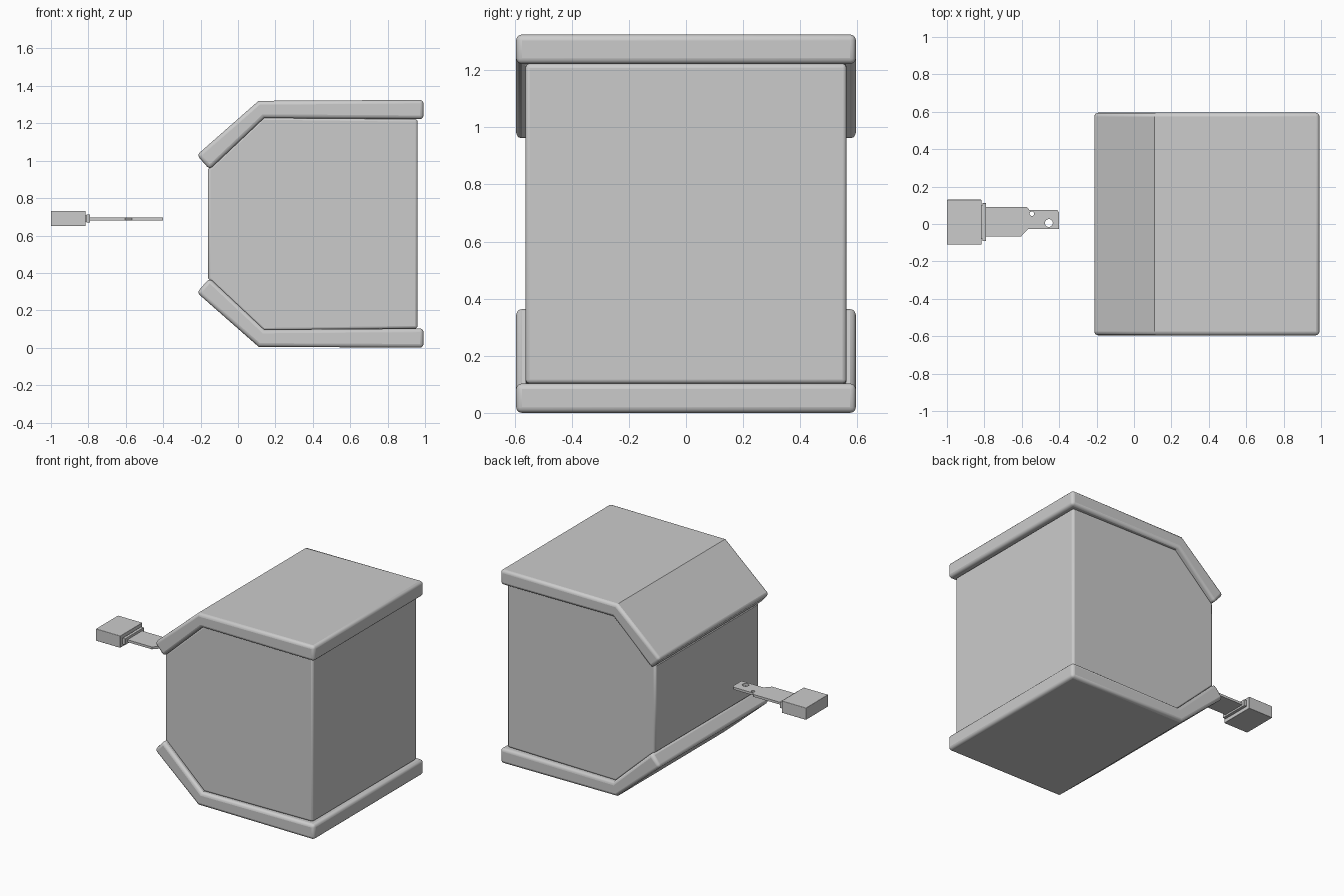
import bpy, bmesh, math
from mathutils import Vector

if "Cube" in bpy.data.objects:
    bpy.data.objects.remove(bpy.data.objects["Cube"])

MID = 0.6625  # half height of the whole model


def finish(obj, bevel, segments=3):
    if bevel:
        m = obj.modifiers.new("Bevel", 'BEVEL')
        m.width = bevel
        m.segments = segments
        m.limit_method = 'ANGLE'
        m.angle_limit = math.radians(60)
    bpy.ops.object.select_all(action='DESELECT')
    obj.select_set(True)
    bpy.context.view_layer.objects.active = obj
    bpy.ops.object.shade_smooth_by_angle(angle=math.radians(35))


def prism(name, profile, y0, y1, bevel):
    """Extrude an x-z profile along y."""
    bm = bmesh.new()
    face = bm.faces.new([bm.verts.new((x, y0, z)) for x, z in profile])
    out = bmesh.ops.extrude_face_region(bm, geom=[face])
    verts = [g for g in out["geom"] if isinstance(g, bmesh.types.BMVert)]
    bmesh.ops.translate(bm, vec=(0, y1 - y0, 0), verts=verts)
    bmesh.ops.recalc_face_normals(bm, faces=bm.faces)
    mesh = bpy.data.meshes.new(name)
    bm.to_mesh(mesh)
    bm.free()
    obj = bpy.data.objects.new(name, mesh)
    bpy.context.collection.objects.link(obj)
    finish(obj, bevel)
    return obj


def box(name, lo, hi, bevel):
    return prism(name, [(lo[0], lo[2]), (hi[0], lo[2]), (hi[0], hi[2]), (lo[0], hi[2])],
                 lo[1], hi[1], bevel)


def flip(profile):
    return [(x, 2 * MID - z) for x, z in profile]


# Main body with two chamfered corners on the left
upper = [(-0.16, 0.955), (0.135, 1.233), (0.96, 1.222)]
prism("housing", upper + flip(upper)[::-1], -0.562, 0.562, 0.014)

# Bent cover plates, top and mirrored bottom
plate = [(-0.22, 1.03), (0.11, 1.32), (0.992, 1.325),
         (0.992, 1.222), (0.14, 1.228), (-0.152, 0.953)]
prism("top_cover", plate, -0.595, 0.595, 0.02)
prism("bottom_cover", flip(plate), -0.595, 0.595, 0.02)

# Plug grip, neck and flange
box("plug_grip", (-1.0, -0.11, 0.65), (-0.815, 0.13, 0.732), 0.003)
box("plug_neck", (-0.82, -0.08, 0.675), (-0.805, 0.10, 0.707), 0)
box("plug_flange", (-0.811, -0.092, 0.669), (-0.79, 0.112, 0.713), 0.003)

# Flat blade with two round holes, from a filled outline
curve = bpy.data.curves.new("plug_blade", 'CURVE')
curve.dimensions = '2D'
curve.fill_mode = 'BOTH'
curve.extrude = 0.008


def outline(points):
    s = curve.splines.new('POLY')
    s.points.add(len(points) - 1)
    for p, (x, y) in zip(s.points, points):
        p.co = (x, y, 0, 1)
    s.use_cyclic_u = True


outline([(-0.795, -0.068), (-0.605, -0.068), (-0.568, -0.028), (-0.40, -0.028),
         (-0.40, 0.062), (-0.412, 0.076), (-0.56, 0.076), (-0.575, 0.092), (-0.795, 0.092)])
for cx, cy, r in ((-0.455, 0.005, 0.021), (-0.546, 0.055, 0.012)):
    outline([(cx + r * math.cos(a * math.tau / 24), cy + r * math.sin(a * math.tau / 24))
             for a in range(24)])
blade = bpy.data.objects.new("plug_blade", curve)
bpy.context.collection.objects.link(blade)
blade.location.z = 0.689
bpy.ops.object.select_all(action='DESELECT')
blade.select_set(True)
bpy.context.view_layer.objects.active = blade
bpy.ops.object.convert(target='MESH')
finish(bpy.context.view_layer.objects.active, 0)
